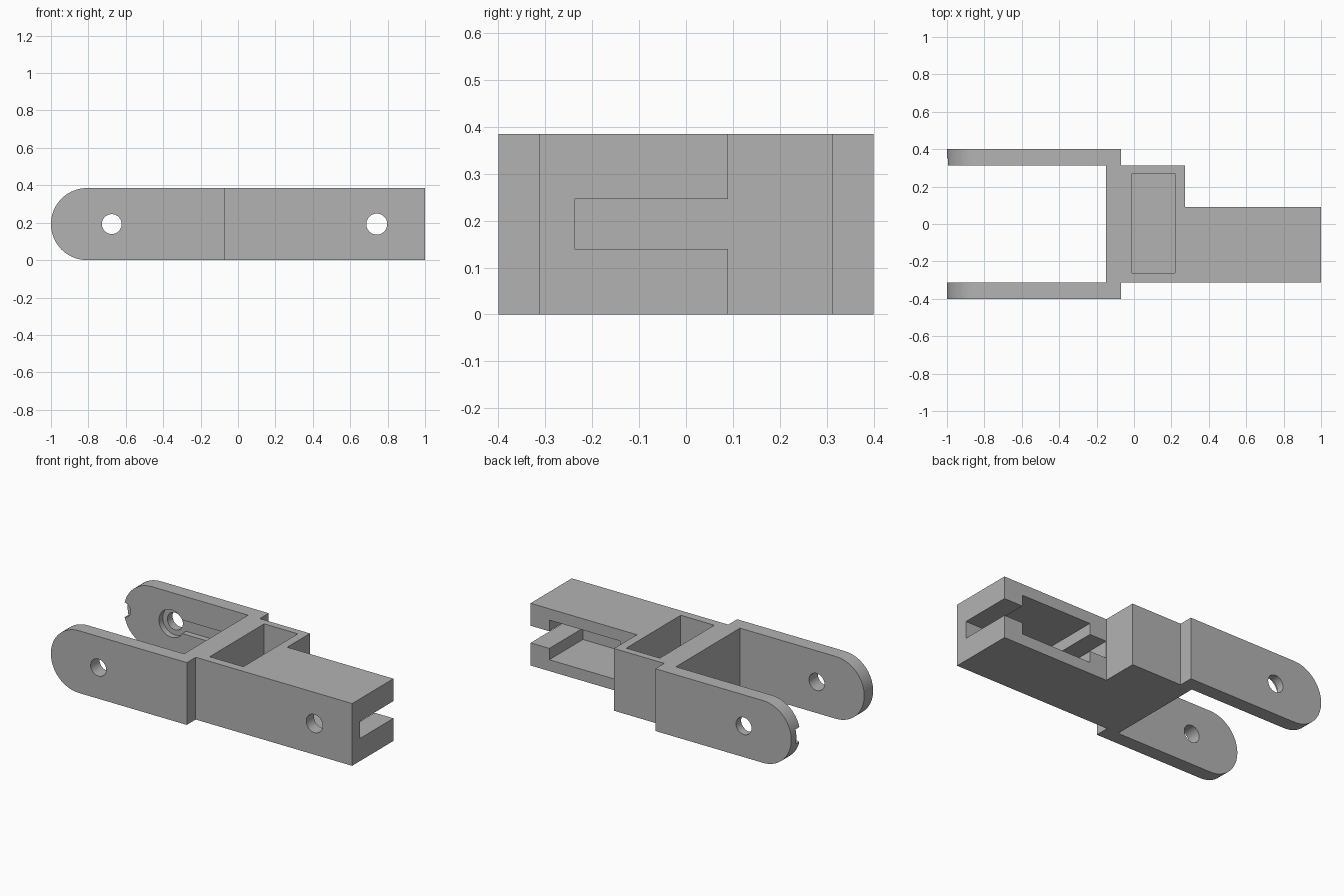
import bpy, bmesh, math

cube = bpy.data.objects.get("Cube")
if cube:
    bpy.data.objects.remove(cube, do_unlink=True)

H = 0.385          # overall height
MID = H / 2        # height of the hole axes
HOLE_X = -0.675    # fork pivot holes

grey = bpy.data.materials.new("plain grey")
grey.use_nodes = True
grey.diffuse_color = (0.45, 0.45, 0.45, 1)
grey.node_tree.nodes["Principled BSDF"].inputs["Base Color"].default_value = (0.45, 0.45, 0.45, 1)


def extrude(name, outline, direction):
    """Solid made by sweeping a closed outline along a direction."""
    bm = bmesh.new()
    face = bm.faces.new([bm.verts.new(p) for p in outline])
    new = bmesh.ops.extrude_face_region(bm, geom=[face])["geom"]
    bmesh.ops.translate(bm, vec=direction,
                        verts=[v for v in new if isinstance(v, bmesh.types.BMVert)])
    bmesh.ops.recalc_face_normals(bm, faces=bm.faces)
    mesh = bpy.data.meshes.new(name)
    bm.to_mesh(mesh)
    bm.free()
    mesh.materials.append(grey)
    obj = bpy.data.objects.new(name, mesh)
    bpy.context.collection.objects.link(obj)
    return obj


def box(name, x0, x1, y0, y1, z0, z1):
    return extrude(name, [(x0, y0, z0), (x1, y0, z0), (x1, y1, z0), (x0, y1, z0)],
                   (0, 0, z1 - z0))


def cylinder(name, x, radius, y0, y1, sides=48):
    ring = [(x + radius * math.cos(2 * math.pi * i / sides), y0,
             MID + radius * math.sin(2 * math.pi * i / sides)) for i in range(sides)]
    return extrude(name, ring, (0, y1 - y0, 0))


def combine(target, tool, operation):
    """Apply a boolean and remove the tool."""
    tool.hide_render = True
    mod = target.modifiers.new(operation.lower(), "BOOLEAN")
    mod.operation, mod.solver, mod.object = operation, "EXACT", tool
    bpy.ops.object.select_all(action="DESELECT")
    bpy.context.view_layer.objects.active = target
    target.select_set(True)
    bpy.ops.object.modifier_apply(modifier=mod.name)
    bpy.data.objects.remove(tool, do_unlink=True)


# Central block with the offset bar in one plan outline
plan = [(-0.15, -0.313), (1, -0.313), (1, 0.09), (0.273, 0.09), (0.273, 0.313), (-0.15, 0.313)]
link = extrude("hinge_link", [(x, y, 0) for x, y in plan], (0, 0, H))

# Fork arms with half-round tips
for y in (-0.4, 0.313):
    tip = [(-1 + MID - MID * math.sin(a), y, MID + MID * math.cos(a))
           for a in (math.pi * i / 32 for i in range(33))]
    arm = extrude("fork_arm", [(-0.07, y, H)] + tip + [(-0.07, y, 0)], (0, 0.087, 0))
    combine(link, arm, "UNION")

# Blind pocket in the block, then the bar slot and its taller inner chamber
cutters = [
    box("block_pocket", -0.01, 0.22, -0.262, 0.27, 0.07, H + 0.1),
    box("bar_slot", 0.274, 1.1, -0.238, 0.2, 0.14, 0.246),
    box("bar_chamber", 0.39, 0.872, -0.238, 0.2, 0.07, 0.315),
    # Pivot holes through the fork and the front wall of the bar
    cylinder("fork_hole", HOLE_X, 0.053, -0.5, 0.5),
    cylinder("bar_hole", 0.742, 0.056, -0.5, -0.15),
    # Shallow keyhole recess and tip notch inside the back arm
    cylinder("recess_round", HOLE_X, 0.085, 0.2, 0.35),
    box("recess_channel", HOLE_X, -0.152, 0.2, 0.35, MID - 0.042, MID + 0.042),
    cylinder("tip_notch", -1, 0.046, 0.2, 0.35),
]
for cutter in cutters:
    combine(link, cutter, "DIFFERENCE")

# Smooth the curved walls, keep edges crisp
bpy.ops.object.select_all(action="DESELECT")
link.select_set(True)
bpy.context.view_layer.objects.active = link
bpy.ops.object.shade_smooth_by_angle(angle=math.radians(30))
